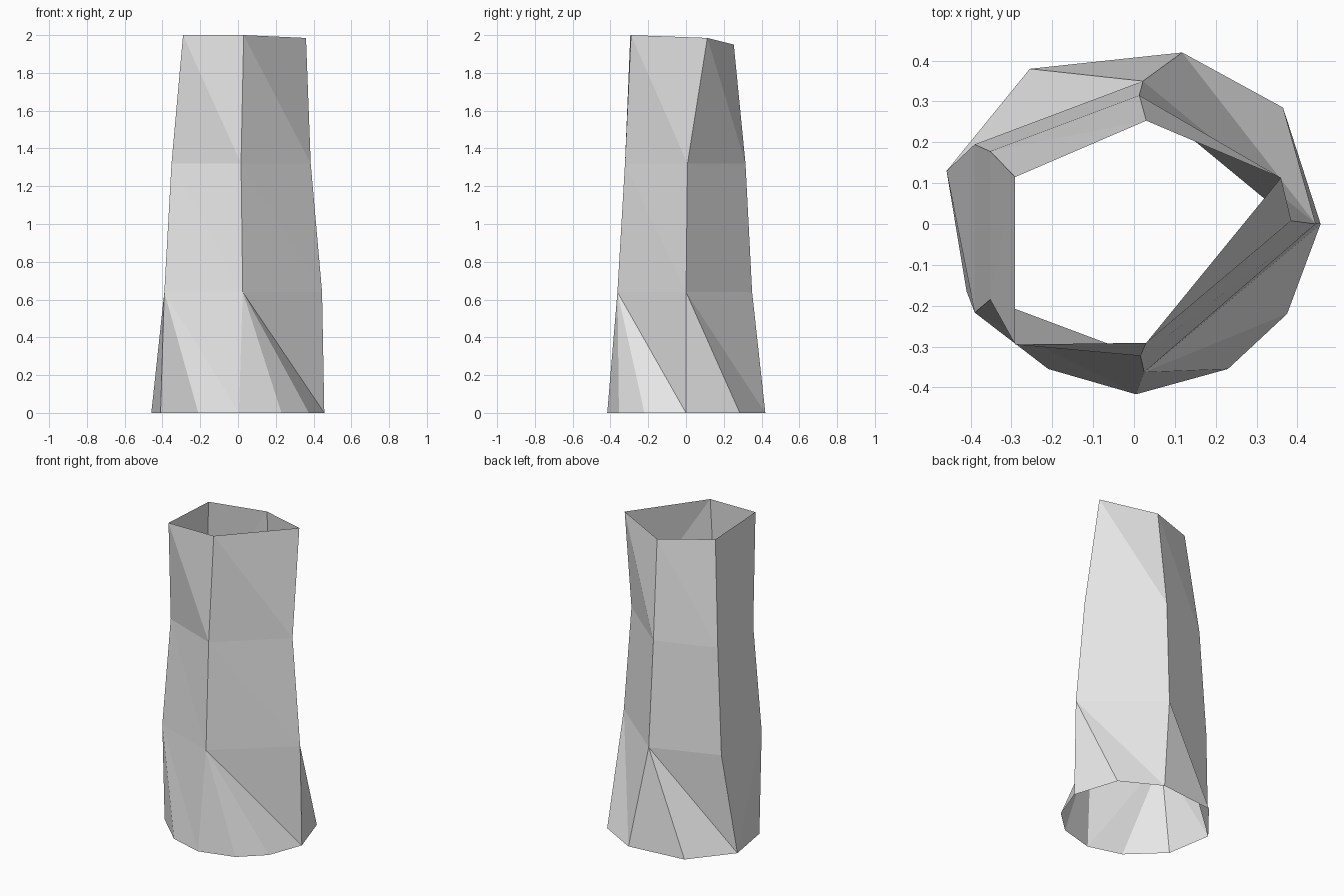
import bpy
import bmesh

# Remove the default cube only
cube = bpy.data.objects.get("Cube")
if cube:
    bpy.data.objects.remove(cube, do_unlink=True)

# Material
grey = bpy.data.materials.new("plain_grey")
grey.use_nodes = True
colour = (0.8, 0.8, 0.8, 1.0)
grey.diffuse_color = colour
grey.node_tree.nodes["Principled BSDF"].inputs["Base Color"].default_value = colour

bm = bmesh.new()


def add_ring(points, heights):
    return [bm.verts.new((x, y, z)) for (x, y), z in zip(points, heights)]


# Ten-sided foot, counter-clockwise from the front
foot = add_ring([(0.005, -0.417), (0.23, -0.355), (0.375, -0.22), (0.457, 0.0),
                 (0.365, 0.285), (0.118, 0.42), (-0.255, 0.38), (-0.459, 0.13),
                 (-0.41, -0.165), (-0.21, -0.355)], [0.0] * 10)

# Five-sided shaft rings: front, right, back, back corner, front corner
low = add_ring([(0.025, -0.363), (0.445, 0.0), (0.022, 0.35),
                (-0.39, 0.195), (-0.39, -0.217)], [0.64] * 5)
middle = add_ring([(0.016, -0.323), (0.385, 0.008), (0.013, 0.315),
                   (-0.352, 0.178), (-0.352, -0.185)], [1.32] * 5)
rim = add_ring([(0.03, -0.291), (0.36, 0.113), (0.03, 0.253),
                (-0.291, 0.115), (-0.291, -0.295)], [2.0, 1.985, 1.95, 1.98, 2.0])

# Each shaft corner fans out to a run of foot points
fans = [(0, 3), (3, 5), (5, 7), (7, 7), (7, 10)]
for i, (start, end) in enumerate(fans):
    for k in range(start, end):
        bm.faces.new((low[i], foot[k], foot[(k + 1) % 10]))
    bm.faces.new((low[i], foot[end % 10], low[(i + 1) % 5]))

# Shaft bands, split from each upper corner to the next lower corner
for lower, upper in ((low, middle), (middle, rim)):
    for i in range(5):
        j = (i + 1) % 5
        bm.faces.new((lower[i], lower[j], upper[i]))
        bm.faces.new((upper[i], lower[j], upper[j]))

# Open, flat-shaded tube
mesh = bpy.data.meshes.new("faceted_tube")
bm.to_mesh(mesh)
bm.free()
mesh.materials.append(grey)
tube = bpy.data.objects.new("faceted_tube", mesh)
bpy.context.collection.objects.link(tube)
